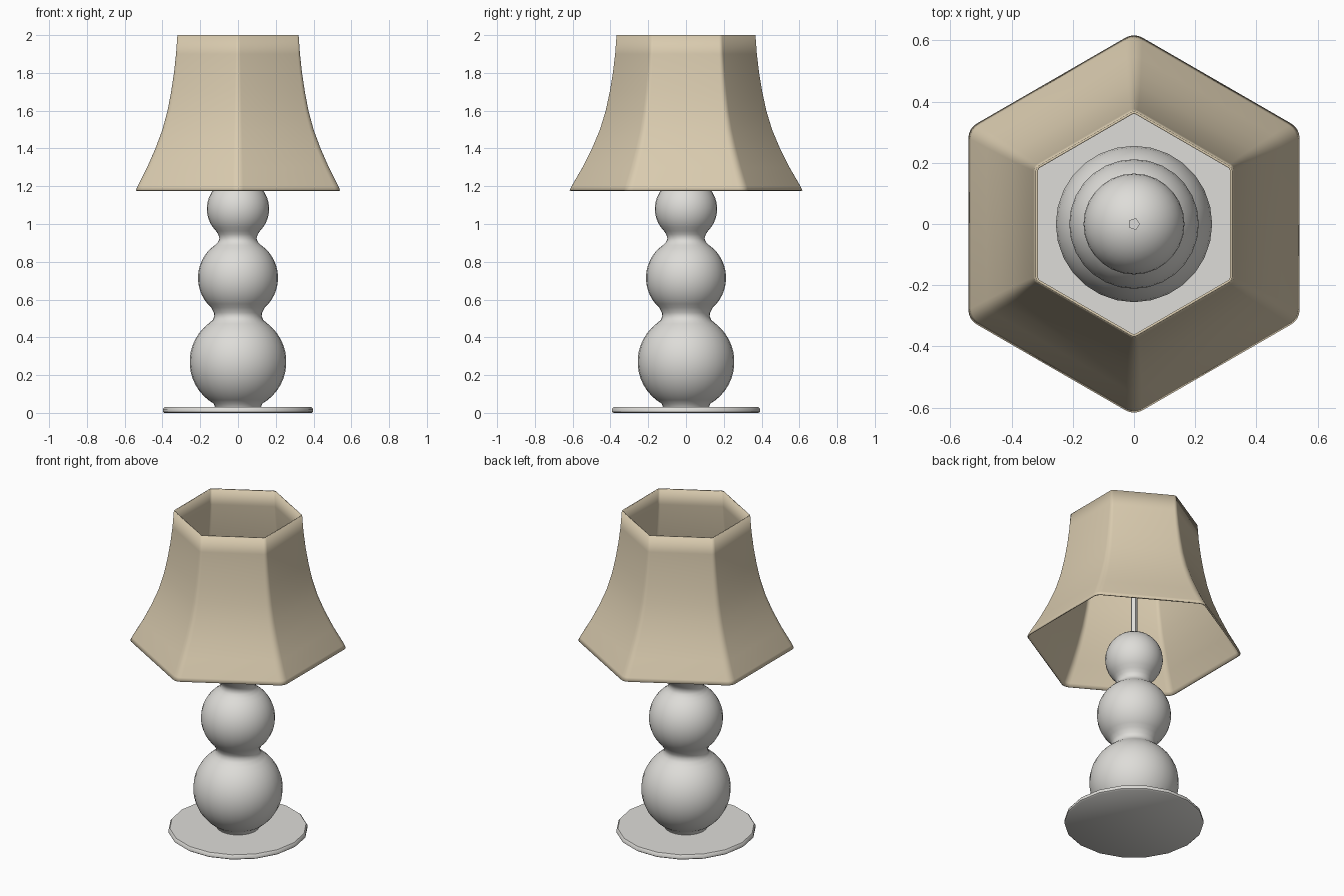
import bpy, math
from mathutils import Vector

if "Cube" in bpy.data.objects:
    bpy.data.objects.remove(bpy.data.objects["Cube"])


def material(name, rgb):
    m = bpy.data.materials.new(name)
    m.diffuse_color = (*rgb, 1)
    m.use_nodes = True
    m.node_tree.nodes["Principled BSDF"].inputs["Base Color"].default_value = m.diffuse_color
    return m


cream = material("cream_fabric", (0.70, 0.60, 0.43))
white = material("warm_white", (0.73, 0.72, 0.69))


def make(name, rings, mat, caps=True, angle=50):
    """Skin a stack of equal-length rings."""
    n = len(rings[0])
    verts = [p for r in rings for p in r]
    faces = [(k * n + i, k * n + (i + 1) % n, (k + 1) * n + (i + 1) % n, (k + 1) * n + i)
             for k in range(len(rings) - 1) for i in range(n)]
    if caps:
        faces += [tuple(range(n))[::-1], tuple(range(len(verts) - n, len(verts)))]
    me = bpy.data.meshes.new(name)
    me.from_pydata(verts, [], faces)
    me.materials.append(mat)
    ob = bpy.data.objects.new(name, me)
    bpy.context.collection.objects.link(ob)
    bpy.ops.object.select_all(action='DESELECT')
    ob.select_set(True)
    bpy.context.view_layer.objects.active = ob
    bpy.ops.object.shade_smooth_by_angle(angle=math.radians(angle))
    return ob


def lathe(name, profile, mat, n):
    return make(name, [[(r * math.cos(2 * math.pi * i / n), r * math.sin(2 * math.pi * i / n), z)
                        for i in range(n)] for r, z in profile], mat)


def arc(r, cz, a0, a1, n=14):
    """Part of a ball's outline, latitude a0 to a1 in degrees."""
    return [(r * math.cos(math.radians(a0 + (a1 - a0) * i / n)),
             cz + r * math.sin(math.radians(a0 + (a1 - a0) * i / n))) for i in range(n + 1)]


# round foot plate
lathe("foot_plate", [(0.39, 0), (0.398, 0.006), (0.398, 0.02), (0.39, 0.03)], white, 18)

# three stacked balls with soft necks
body = ([(0.12, 0.025)] + arc(0.256, 0.27, -60, 52) + [(0.135, 0.49), (0.125, 0.512), (0.128, 0.53)]
        + arc(0.212, 0.715, -48, 55) + [(0.105, 0.905), (0.098, 0.925), (0.105, 0.945)]
        + arc(0.165, 1.08, -45, 86))
lathe("ball_stem", body, white, 28)

# thin rod inside the shade
lathe("rod", [(0.02, 1.2), (0.02, 1.55)], white, 5)


def hexagon(apothem, fillet, z, steps=4):
    """Hexagon with rounded corners, points on +y and -y."""
    pts = []
    d = (apothem - fillet) / math.cos(math.radians(30))
    for k in range(6):
        a = math.radians(30 + 60 * k)
        for s in range(steps + 1):
            b = a + math.radians(-30 + 60 * s / steps)
            pts.append((d * math.cos(a) + fillet * math.cos(b),
                        d * math.sin(a) + fillet * math.sin(b), z))
    return pts


# flared six-sided shade
flare = [(0.541, 1.178), (0.532, 1.2), (0.481, 1.3), (0.437, 1.4), (0.400, 1.5),
         (0.373, 1.6), (0.354, 1.7), (0.339, 1.8), (0.328, 1.9), (0.321, 2.0)]
shade = make("lampshade", [hexagon(a, 0.02 + 0.035 * (2 - z) / 0.82, z) for a, z in flare],
             cream, caps=False)
solid = shade.modifiers.new("thickness", 'SOLIDIFY')
solid.thickness = 0.008
solid.offset = -1
